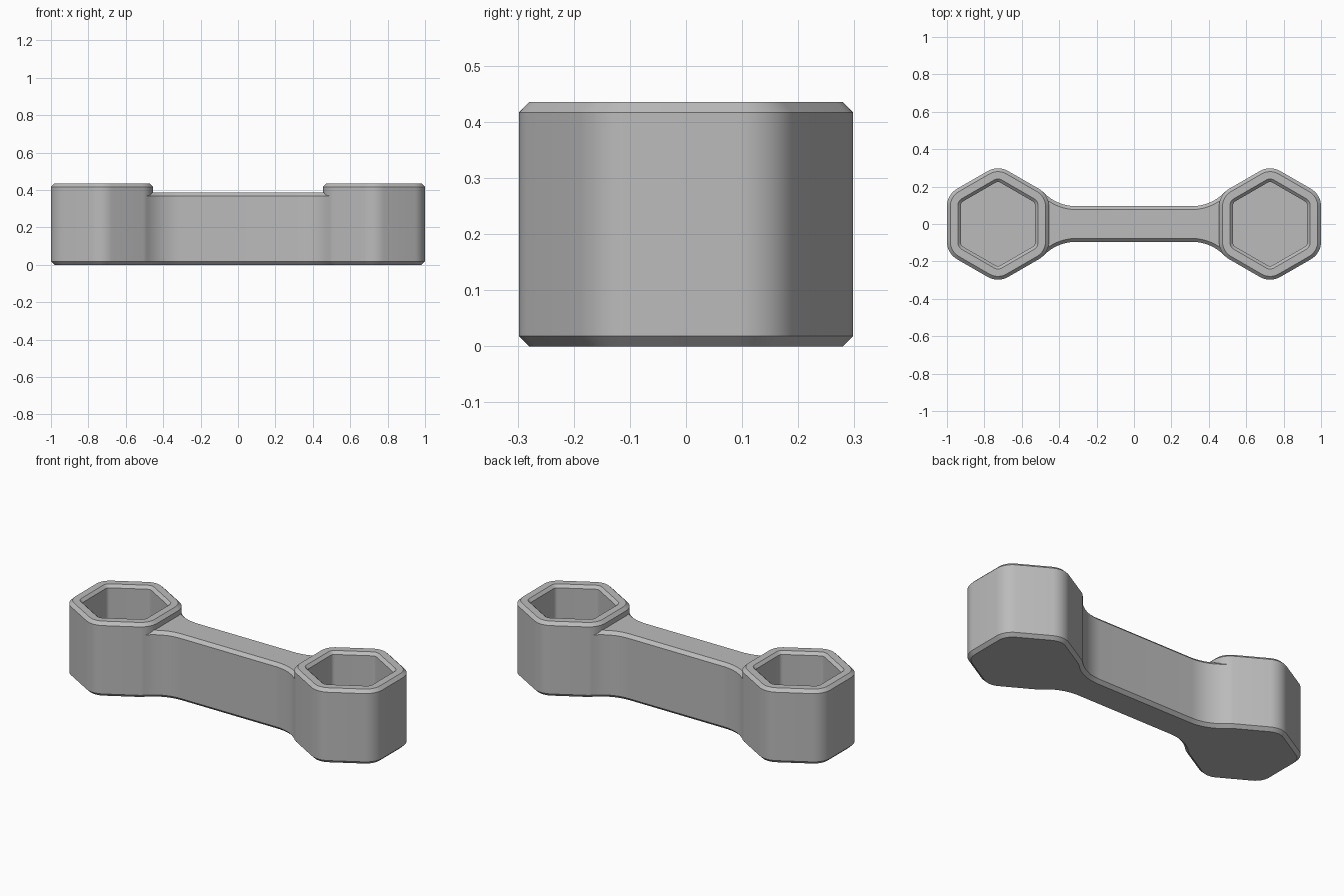
import bpy, bmesh
from math import sin, cos, pi, radians, sqrt, atan2
from mathutils import Vector

if "Cube" in bpy.data.objects:
    bpy.data.objects.remove(bpy.data.objects["Cube"])

HEAD_X, APOTHEM, CORNER = 0.7275, 0.2725, 0.108   # hexagonal heads
HEAD_TOP, BAR_TOP = 0.435, 0.387
BAR_HALF, FILLET = 0.095, 0.249                   # connecting bar
BEVEL = 0.018
FLOOR = 0.06

grey = bpy.data.materials.new("plain grey")
grey.use_nodes = True
grey.diffuse_color = (0.5, 0.5, 0.5, 1)
grey.node_tree.nodes["Principled BSDF"].inputs["Base Color"].default_value = (0.5, 0.5, 0.5, 1)


def arc(cx, cy, r, start, end, steps):
    """Points along a circular arc."""
    angles = [start + (end - start) * i / steps for i in range(steps + 1)]
    return [(cx + r * cos(a), cy + r * sin(a)) for a in angles]


def rounded_hexagon(apothem, r, cx):
    """Hexagon with rounded corners, points towards +y and -y."""
    reach = (apothem - r) / cos(pi / 6)
    points = []
    for k in range(6):
        a = pi / 6 + k * pi / 3
        points += arc(cx + reach * cos(a), reach * sin(a), r, a - pi / 6, a + pi / 6, 8)
    return points


def bar_outline(inset):
    """Bar whose flared ends run tangent into the rounded head corners."""
    corner_x = HEAD_X - APOTHEM - 0 + CORNER
    start_x = corner_x - sqrt((FILLET + CORNER) ** 2 - FILLET ** 2)
    tilt = atan2(FILLET, corner_x - start_x)
    quarter = arc(start_x, BAR_HALF + FILLET, FILLET + inset, -pi / 2, -tilt, 14)
    right = quarter[::-1]
    left = [(-x, y) for x, y in quarter]
    upper = right + left
    return upper + [(-x, -y) for x, y in upper]


def loft(name, rings):
    """Skin a stack of (outline, height) rings and cap both ends."""
    bm = bmesh.new()
    loops = [[bm.verts.new((x, y, z)) for x, y in outline] for outline, z in rings]
    n = len(loops[0])
    for low, high in zip(loops, loops[1:]):
        for i in range(n):
            j = (i + 1) % n
            bm.faces.new((low[i], low[j], high[j], high[i]))
    bm.faces.new(loops[0][::-1])
    bm.faces.new(loops[-1])
    bmesh.ops.recalc_face_normals(bm, faces=bm.faces[:])
    mesh = bpy.data.meshes.new(name)
    bm.to_mesh(mesh)
    bm.free()
    mesh.materials.append(grey)
    obj = bpy.data.objects.new(name, mesh)
    bpy.context.collection.objects.link(obj)
    bpy.ops.object.select_all(action='DESELECT')
    obj.select_set(True)
    bpy.context.view_layer.objects.active = obj
    bpy.ops.object.shade_smooth_by_angle(angle=radians(30))
    return obj


# Heads: bevelled hexagonal cups with a bevelled pocket
for name, cx in (("left_head", HEAD_X), ("right_head", -HEAD_X)):
    outer = rounded_hexagon(APOTHEM, CORNER, cx)
    inset = rounded_hexagon(APOTHEM - BEVEL, CORNER - BEVEL, cx)
    mouth = rounded_hexagon(0.214, 0.04, cx)
    pocket = rounded_hexagon(0.198, 0.024, cx)
    loft(name, [(inset, 0), (outer, BEVEL), (outer, HEAD_TOP - BEVEL), (inset, HEAD_TOP),
                (mouth, HEAD_TOP), (pocket, HEAD_TOP - 0.016), (pocket, FLOOR)])

# Connecting bar, bevelled along the top and bottom
full, slim = bar_outline(0), bar_outline(BEVEL)
# a widened inset moves the flare circle outwards, which narrows the bar
loft("connecting_bar", [(slim, 0), (full, BEVEL), (full, BAR_TOP - BEVEL), (slim, BAR_TOP)])
